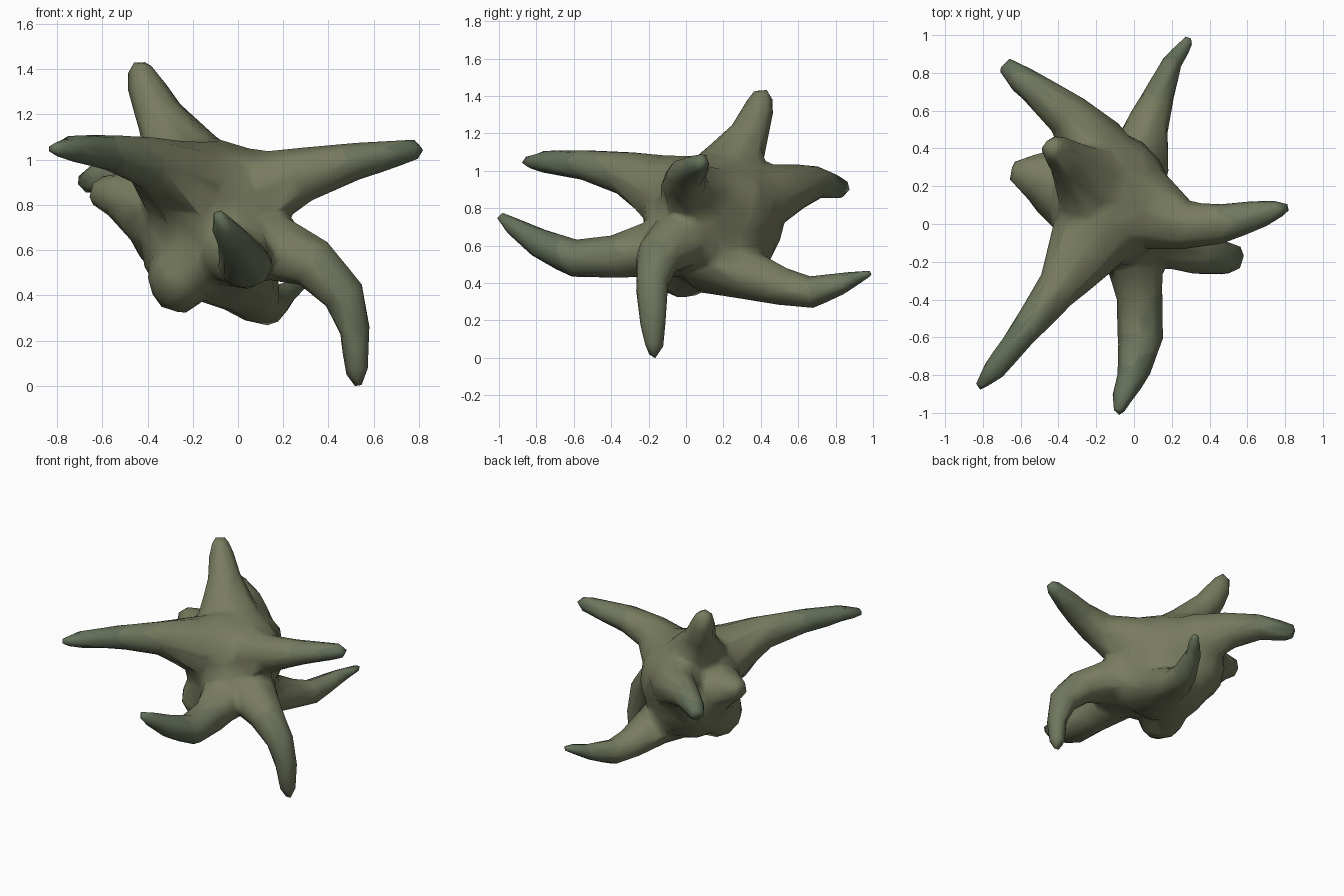
import bpy, bmesh, math
from mathutils import Vector, Matrix

bm = bmesh.new()
SIDES = 8


def blob(c, r):
    bmesh.ops.create_icosphere(bm, subdivisions=3, radius=1,
                               matrix=Matrix.Translation(c) @ Matrix.Diagonal((*r, 1)))


def arm(pts):
    """Loft an elliptical tube; each point is x, y, z, half width, half height."""
    ps = [Vector(p[:3]) for p in pts]
    side = (ps[-1] - ps[0]).cross(Vector((0, 0, 1))).normalized()
    rings = []
    for i, p in enumerate(ps):
        d = (ps[min(i + 1, len(ps) - 1)] - ps[max(i - 1, 0)]).normalized()
        s = (side - d * side.dot(d)).normalized()
        u = s.cross(d)
        w, h = pts[i][3:]
        rings.append([bm.verts.new(p + s * w * math.cos(a) + u * h * math.sin(a))
                      for a in (2 * math.pi * k / SIDES for k in range(SIDES))])
    faces = [bm.faces.new(rings[0]), bm.faces.new(rings[-1][::-1])]
    for a, b in zip(rings, rings[1:]):
        for k in range(SIDES):
            j = (k + 1) % SIDES
            faces.append(bm.faces.new((a[k], b[k], b[j], a[j])))
    bmesh.ops.recalc_face_normals(bm, faces=faces)


# Central body: core, lower belly, underside bump, back shoulder, back left bulge
blob((-0.13, 0.13, 0.76), (0.33, 0.36, 0.33))
blob((-0.17, 0.15, 0.61), (0.26, 0.33, 0.24))
blob((-0.26, -0.01, 0.49), (0.14, 0.19, 0.17))
blob((-0.06, 0.25, 0.83), (0.20, 0.21, 0.20))
blob((-0.25, 0.28, 0.71), (0.23, 0.24, 0.24))
# Upper front-left arm
arm([(-0.12, 0.10, 0.86, .29, .23), (-0.27, -0.14, 0.90, .20, .19), (-0.40, -0.34, 0.99, .12, .12),
     (-0.58, -0.57, 1.035, .083, .085), (-0.74, -0.77, 1.05, .065, .063), (-0.83, -0.87, 1.045, .03, .03)])
# Upper right arm
arm([(-0.10, 0.12, 0.86, .29, .24), (0.12, 0.06, 0.87, .21, .175), (0.28, -0.01, 0.93, .13, .13),
     (0.46, 0.00, 0.98, .11, .095), (0.65, 0.05, 1.02, .085, .07), (0.78, 0.08, 1.045, .05, .055),
     (0.83, 0.09, 1.05, .02, .02)])
# Top horn
arm([(-0.16, 0.15, 0.87, .31, .22), (-0.26, 0.25, 1.05, .19, .15), (-0.35, 0.34, 1.20, .115, .105),
     (-0.41, 0.39, 1.33, .088, .085), (-0.43, 0.405, 1.40, .068, .06), (-0.43, 0.41, 1.44, .035, .03)])
# Back-left arm
arm([(-0.12, 0.20, 0.82, .25, .21), (-0.22, 0.43, 0.86, .18, .19), (-0.35, 0.58, 0.91, .125, .13),
     (-0.52, 0.71, 0.94, .09, .09), (-0.64, 0.80, 0.91, .07, .07), (-0.69, 0.85, 0.90, .045, .05)])
# Left stub
arm([(-0.25, 0.17, 0.74, .28, .23), (-0.43, 0.22, 0.80, .20, .16), (-0.55, 0.26, 0.85, .12, .10),
     (-0.65, 0.28, 0.86, .06, .06)])
# Front arm
arm([(-0.05, 0.10, 0.61, .25, .20), (0.00, -0.18, 0.585, .16, .15), (0.03, -0.38, 0.54, .125, .12),
     (0.035, -0.60, 0.53, .125, .105), (0.00, -0.78, 0.61, .09, .085), (-0.06, -0.92, 0.70, .062, .055),
     (-0.09, -1.00, 0.765, .035, .03)])
# Lower right arm
arm([(-0.02, 0.04, 0.63, .25, .19), (0.17, -0.06, 0.61, .18, .15), (0.34, -0.15, 0.54, .125, .12),
     (0.47, -0.18, 0.40, .095, .10), (0.52, -0.18, 0.23, .08, .07), (0.525, -0.17, 0.07, .06, .06),
     (0.53, -0.17, -0.005, .025, .025)])
# Lower back arm
arm([(-0.08, 0.10, 0.53, .22, .19), (0.03, 0.34, 0.44, .17, .135), (0.08, 0.55, 0.37, .115, .10),
     (0.13, 0.67, 0.35, .09, .09), (0.20, 0.85, 0.40, .06, .06), (0.28, 0.96, 0.45, .038, .035),
     (0.295, 1.005, 0.455, .022, .022)])

raw = bpy.data.meshes.new("creature_body")
bm.to_mesh(raw)
bm.free()
obj = bpy.data.objects.new("creature_body", raw)
bpy.context.collection.objects.link(obj)

# Fuse the parts into one skin, then soften and reduce it
m = obj.modifiers.new("fuse", 'REMESH')
m.mode, m.voxel_size = 'VOXEL', 0.022
m = obj.modifiers.new("soften", 'SMOOTH')
m.factor, m.iterations = 0.5, 10
m = obj.modifiers.new("reduce", 'DECIMATE')
m.ratio = 0.04
dg = bpy.context.evaluated_depsgraph_get()
mesh = bpy.data.meshes.new_from_object(obj.evaluated_get(dg))
obj.modifiers.clear()
obj.data = mesh

# Olive body turning greener toward the arm tips
mesh.materials.clear()
for name, col in (("olive", (0.19, 0.20, 0.115, 1)), ("olive_green", (0.16, 0.183, 0.11, 1)),
                  ("tip_green", (0.125, 0.16, 0.10, 1))):
    mat = bpy.data.materials.new(name)
    mat.diffuse_color = col
    mesh.materials.append(mat)
for p in mesh.polygons:
    c = p.center - Vector((-0.12, 0.12, 0.85))
    d = math.hypot(c.x, c.y)
    p.material_index = 0 if d < 0.62 else 1 if d < 0.82 else 2
    p.use_smooth = True
